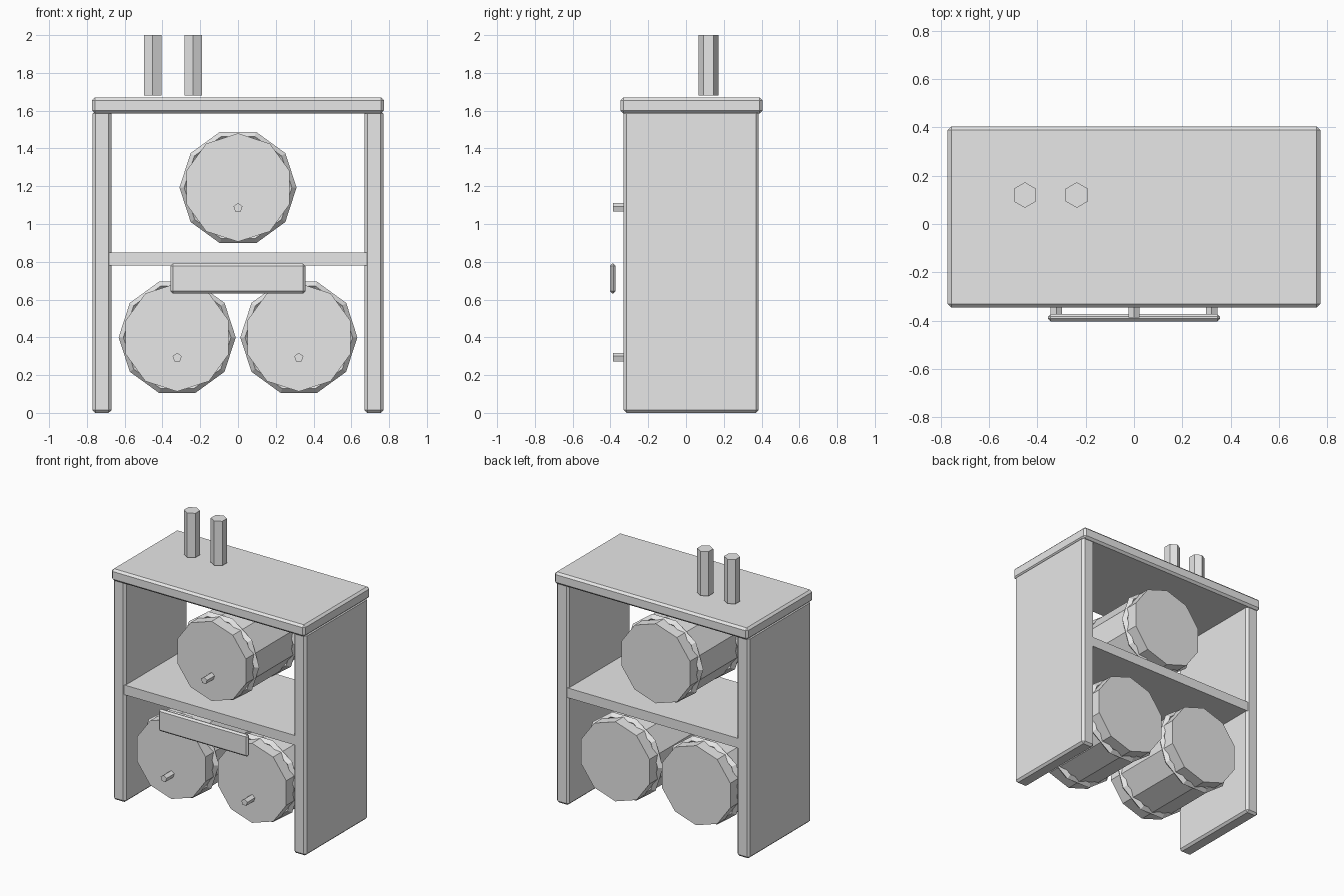
import bpy
from math import pi

cube = bpy.data.objects.get("Cube")
if cube:
    bpy.data.objects.remove(cube, do_unlink=True)

GREY = (0.8, 0.8, 0.8, 1)
grey = bpy.data.materials.new("plain_grey")
grey.use_nodes = True
grey.diffuse_color = GREY
grey.node_tree.nodes["Principled BSDF"].inputs["Base Color"].default_value = GREY


def finish(name):
    obj = bpy.context.object
    obj.name = name
    obj.data.materials.append(grey)
    return obj


def box(name, low, high, bevel=0):
    """Board between two corners, with optional chamfered edges."""
    centre = [(a + b) / 2 for a, b in zip(low, high)]
    bpy.ops.mesh.primitive_cube_add(size=1, location=centre)
    obj = finish(name)
    obj.scale = [b - a for a, b in zip(low, high)]
    bpy.ops.object.transform_apply(location=False, rotation=False, scale=True)
    if bevel:
        mod = obj.modifiers.new("chamfer", "BEVEL")
        mod.width = bevel
        mod.segments = 1


def rod(name, sides, radius, x, z, front, back):
    """Prism lying along y."""
    bpy.ops.mesh.primitive_cylinder_add(
        vertices=sides, radius=radius, depth=back - front,
        location=(x, (front + back) / 2, z), rotation=(pi / 2, 0, 0))
    finish(name)


def barrel(name, x, z):
    rod(name, 10, 0.287, x, z, -0.30, 0.345)
    rod(name + "_tap", 5, 0.025, x, z - 0.107, -0.387, -0.28)
    for end, y in (("front", -0.2), ("back", 0.245)):
        bpy.ops.mesh.primitive_torus_add(
            major_segments=10, minor_segments=4, major_radius=0.285,
            minor_radius=0.025, location=(x, y, z), rotation=(pi / 2, 0, 0))
        finish(f"{name}_{end}_hoop")


# Cabinet
box("left_panel", (0.67, -0.33, 0), (0.77, 0.385, 1.6), 0.015)
box("right_panel", (-0.77, -0.33, 0), (-0.67, 0.385, 1.6), 0.015)
box("top_board", (-0.772, -0.347, 1.585), (0.772, 0.405, 1.67), 0.015)
box("shelf", (-0.69, -0.327, 0.78), (0.69, 0.382, 0.85))
box("front_plaque", (-0.357, -0.403, 0.632), (0.357, -0.372, 0.79), 0.012)

# Barrels with taps and hoops
barrel("upper_barrel", 0, 1.193)
barrel("lower_left_barrel", 0.322, 0.4)
barrel("lower_right_barrel", -0.322, 0.4)

# Pipes above the top board
for side, x in (("outer", -0.452), ("inner", -0.237)):
    bpy.ops.mesh.primitive_cylinder_add(
        vertices=6, radius=0.053, depth=0.32, location=(x, 0.12, 1.84))
    finish(side + "_pipe")
